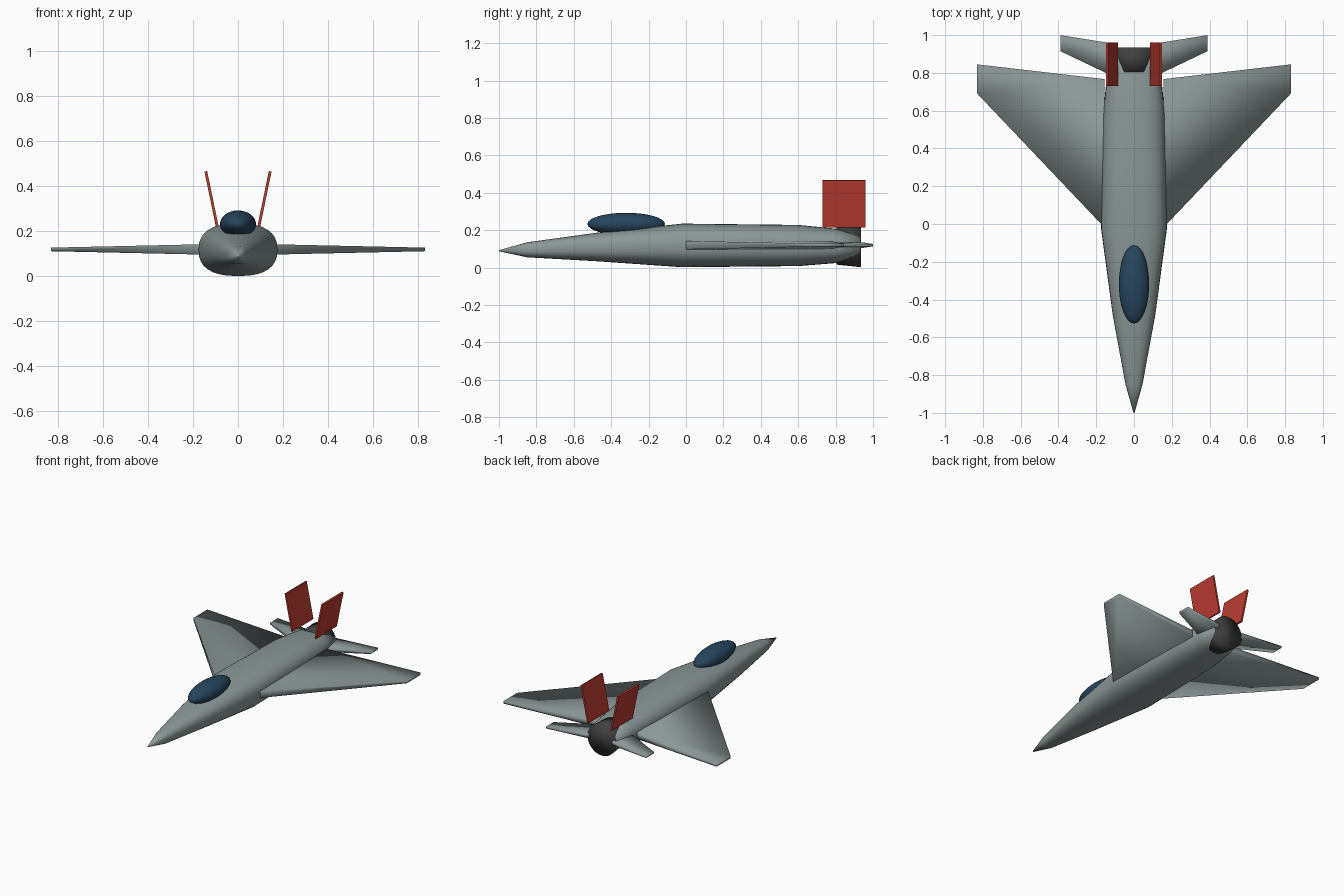
import bpy, bmesh, math

if "Cube" in bpy.data.objects:
    bpy.data.objects.remove(bpy.data.objects["Cube"])


def material(name, rgb):
    m = bpy.data.materials.new(name)
    m.diffuse_color = (*rgb, 1)
    m.use_nodes = True
    m.node_tree.nodes["Principled BSDF"].inputs["Base Color"].default_value = m.diffuse_color
    return m


def finish(name, bm, mat, smooth=True):
    bmesh.ops.recalc_face_normals(bm, faces=bm.faces)
    me = bpy.data.meshes.new(name)
    bm.to_mesh(me)
    bm.free()
    for p in me.polygons:
        p.use_smooth = smooth
    me.materials.append(mat)
    ob = bpy.data.objects.new(name, me)
    bpy.context.collection.objects.link(ob)
    return ob


def loft(name, sections, power, n, mat):
    """Superellipse rings along y; section = (y, half width, z bottom, z top)."""
    bm = bmesh.new()
    rings = []
    for y, w, z0, z1 in sections:
        ring = []
        for i in range(n):
            a = 2 * math.pi * i / n
            c, s = math.cos(a), math.sin(a)
            x = w * math.copysign(abs(c) ** (2 / power), c)
            z = (z0 + z1) / 2 + (z1 - z0) / 2 * math.copysign(abs(s) ** (2 / power), s)
            ring.append(bm.verts.new((x, y, z)))
        rings.append(ring)
    for a, b in zip(rings, rings[1:]):
        for i in range(n):
            j = (i + 1) % n
            bm.faces.new((a[i], a[j], b[j], b[i]))
    bm.faces.new(rings[0])
    bm.faces.new(rings[-1])
    return finish(name, bm, mat)


def panel(name, side, root, tip, z, mat):
    """Tapered slab, open inside the body; root and tip = (x, y front, y back, half thickness)."""
    bm = bmesh.new()
    for x, y0, y1, t in (root, tip):
        for y, dz in ((y0, -t), (y1, -t), (y1, t), (y0, t)):
            bm.verts.new((side * x, y, z + dz))
    v = list(bm.verts)
    bm.faces.new(v[4:])
    for i in range(4):
        j = (i + 1) % 4
        bm.faces.new((v[i], v[j], v[j + 4], v[i + 4]))
    return finish(name, bm, mat)


grey = material("body_grey", (0.26, 0.31, 0.31))
red = material("fin_red", (0.50, 0.045, 0.032))
blue = material("canopy_blue", (0.02, 0.06, 0.11))
dark = material("nozzle_dark", (0.05, 0.05, 0.05))

# Fuselage
loft("fuselage", [
    (-1.0, 0.003, 0.087, 0.093),
    (-0.85, 0.045, 0.055, 0.135),
    (-0.48, 0.113, 0.034, 0.186),
    (-0.02, 0.175, 0.002, 0.235),
    (0.60, 0.162, 0.008, 0.228),
    (0.80, 0.142, 0.024, 0.208),
    (0.93, 0.115, 0.050, 0.185)], 2.5, 32, grey)

# Exhaust nozzle
loft("nozzle", [(0.805, 0.101, 0.016, 0.218),
                (0.935, 0.111, 0.002, 0.224)], 2, 32, dark)

# Canopy
bm = bmesh.new()
bmesh.ops.create_uvsphere(bm, u_segments=32, v_segments=16, radius=1)
for v in bm.verts:
    v.co = (0.08 * v.co.x, -0.32 + 0.207 * v.co.y, 0.233 + 0.06 * v.co.z)
finish("canopy", bm, blue)

for side, tag in ((-1, "left"), (1, "right")):
    # Main wings and tailplanes
    panel(f"wing_{tag}", side, (0.155, -0.02, 0.767, 0.023), (0.83, 0.69, 0.845, 0.008), 0.12, grey)
    panel(f"tailplane_{tag}", side, (0.09, 0.772, 0.952, 0.014), (0.39, 0.915, 1.0, 0.006), 0.12, grey)

    # Canted fins
    bm = bmesh.new()
    bmesh.ops.create_cube(bm, size=1)
    for v in bm.verts:
        h = v.co.z + 0.5
        v.co = (side * (0.091 + 0.052 * h + 0.012 * v.co.x),
                0.845 + 0.23 * v.co.y,
                0.215 + 0.252 * h - 0.0025 * v.co.x)
    finish(f"fin_{tag}", bm, red, smooth=False)
